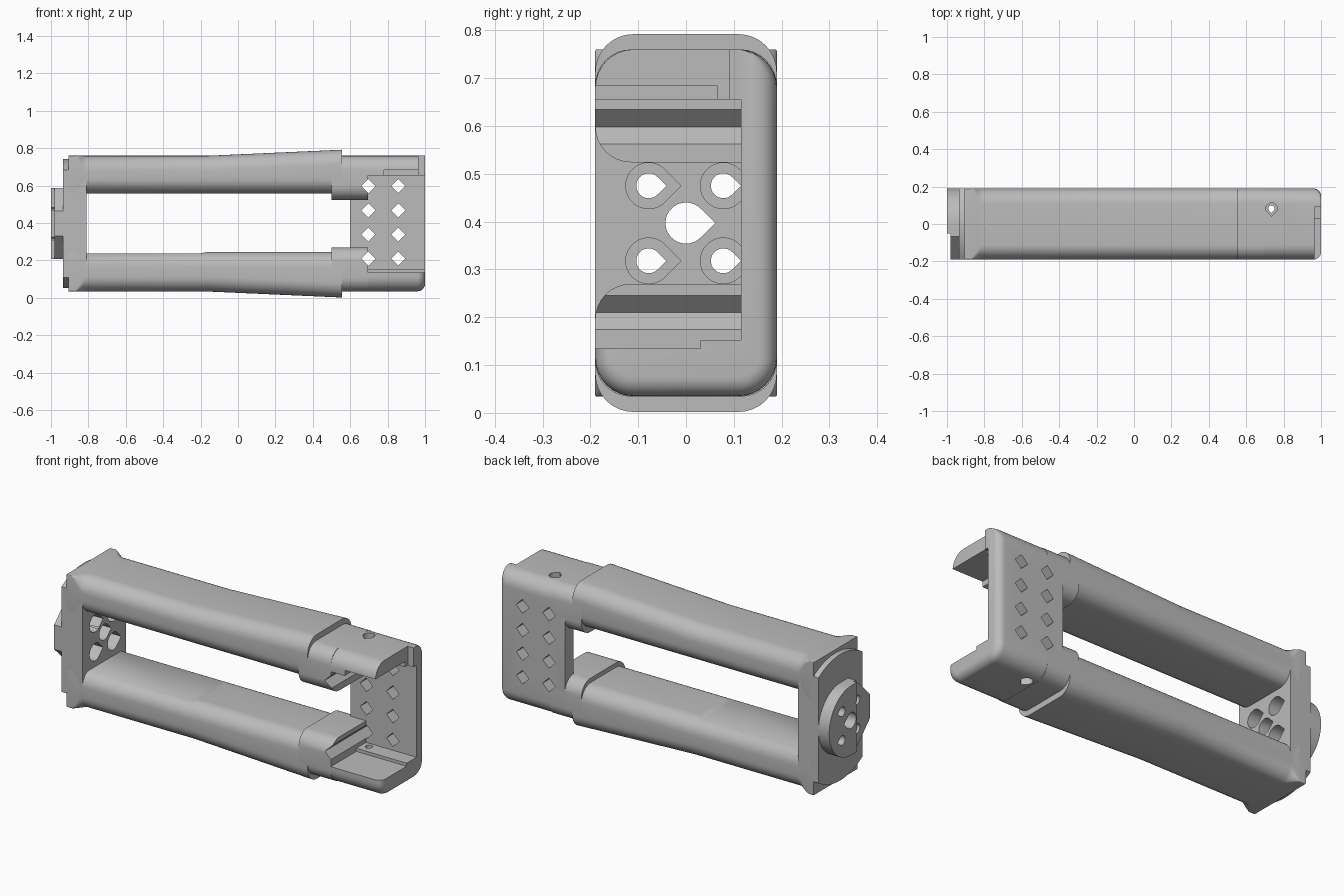
import bpy, bmesh, math
from mathutils import Vector

old = bpy.data.objects.get("Cube")
if old:
    bpy.data.objects.remove(old, do_unlink=True)

grey = bpy.data.materials.new("plain_grey")
grey.use_nodes = True
GREY = (0.5, 0.5, 0.5, 1)
grey.diffuse_color = GREY
grey.node_tree.nodes["Principled BSDF"].inputs["Base Color"].default_value = GREY

W = 0.19      # half width
R = 0.08      # edge rounding
MID = 0.397   # height of the long axis


def skin(name, rings):
    """Bridge equal rings of points and cap both ends."""
    bm = bmesh.new()
    loops = [[bm.verts.new(p) for p in ring] for ring in rings]
    n = len(loops[0])
    for a, b in zip(loops, loops[1:]):
        for i in range(n):
            j = (i + 1) % n
            bm.faces.new((a[i], a[j], b[j], b[i]))
    bm.faces.new(loops[0])
    bm.faces.new(loops[-1])
    bmesh.ops.recalc_face_normals(bm, faces=bm.faces)
    me = bpy.data.meshes.new(name)
    bm.to_mesh(me)
    bm.free()
    ob = bpy.data.objects.new(name, me)
    bpy.context.collection.objects.link(ob)
    me.materials.append(grey)
    return ob


def section(x, z0, z1, r=R, w=W, steps=8):
    """Rounded rectangle across the x axis."""
    pts = []
    corners = ((w - r, z1 - r), (r - w, z1 - r), (r - w, z0 + r), (w - r, z0 + r))
    for k, (cy, cz) in enumerate(corners):
        for i in range(steps + 1):
            a = math.pi / 2 * (k + i / steps)
            pts.append((x, cy + r * math.cos(a), cz + r * math.sin(a)))
    return pts


def prism(name, pts, axis, lo, hi):
    """Extrude a flat outline along x, y or z."""
    def place(p, d):
        c = list(p)
        c.insert("xyz".index(axis), d)
        return Vector(c)
    return skin(name, [[place(p, d) for p in pts] for d in (lo, hi)])


def box(x0, x1, y0, y1, z0, z1, name="cutter"):
    return prism(name, [(x0, y0), (x1, y0), (x1, y1), (x0, y1)], "z", z0, z1)


def arc(cx, cy, r, a0, a1, n):
    return [(cx + r * math.cos(math.radians(a0 + (a1 - a0) * i / n)),
             cy + r * math.sin(math.radians(a0 + (a1 - a0) * i / n))) for i in range(n + 1)]


def teardrop(cx, cy, r, turn=0):
    tip = math.radians(turn)
    far = r * math.sqrt(2)
    return arc(cx, cy, r, turn + 45, turn + 315, 24) + [
        (cx + far * math.cos(tip), cy + far * math.sin(tip))]


def cut(parts, *cutters):
    for c in cutters:
        for ob in parts:
            mod = ob.modifiers.new("cut", "BOOLEAN")
            mod.operation = "DIFFERENCE"
            mod.solver = "EXACT"
            mod.object = c
            bpy.context.view_layer.objects.active = ob
            bpy.ops.object.modifier_apply(modifier=mod.name)
        bpy.data.objects.remove(c, do_unlink=True)


def flip(z, up):
    return z if up else 2 * MID - z


def rail_section(x, outer, inner, r, up):
    lo, hi = sorted((flip(outer, up), flip(inner, up)))
    return section(x, lo, hi, r)


# Long rails, square at the mounting end and flared toward the open end
def rail(name, up, inner):
    stations = [(-0.905, 0.76, 0.004), (-0.872, 0.76, 0.004), (-0.855, 0.76, 0.022),
                (-0.84, 0.76, 0.045), (-0.825, 0.76, 0.068), (-0.81, 0.76, R),
                (-0.16, 0.76, R), (0.555, 0.792, R)]
    return skin(name, [rail_section(x, top, inner, r, up) for x, top, r in stations])


upper_rail = rail("upper_rail", True, 0.558)
lower_rail = rail("lower_rail", False, 0.548)
flat = [(-0.81, 0.238), (-0.2, 0.238), (-0.14, 0.25), (-0.14, 0.3), (-0.81, 0.3)]
cut([lower_rail], prism("cutter", flat, "y", -0.3, 0.3))

# Thicker collars where the rails meet the bracket
collars = [skin(n, [rail_section(x, 0.76, 0.524, 0.075, up) for x in (0.5, 0.695)])
           for n, up in (("upper_collar", True), ("lower_collar", False))]

# Open bracket: rounded shell hollowed from the front and end
rings = [section(0.6, 0.035, 0.76)]
for i in range(7):
    a = math.pi / 2 * i / 6
    inset = 0.04 * (1 - math.cos(a))
    rings.append(section(0.96 + 0.04 * math.sin(a), 0.035 + inset, 0.76, R - inset, W - inset))
bracket = skin("open_bracket", rings)
cut([bracket],
    box(0.5, 1.1, -0.3, 0.115, 0.152, 0.655),
    box(0.5, 1.1, -0.3, 0.03, 0.135, 0.2),
    box(0.78, 1.1, -0.3, 0.065, 0.6, 0.685),
    box(0.965, 1.1, -0.3, 0.09, 0.6, 0.8))

# Diamond openings through the bracket wall and collar ends
D = 0.038
for x in (0.697, 0.857):
    for z in (0.21, 0.339, 0.468, 0.598):
        diamond = [(x - D, z), (x, z - D), (x + D, z), (x, z + D)]
        cut([bracket] + (collars if x < 0.8 else []),
            prism("cutter", diamond, "y", -0.3, 0.3))

# Screw holes in the top and bottom of the bracket
small = teardrop(0.735, 0.083, 0.017, -90)
wide = teardrop(0.735, 0.083, 0.03, -90)
cut([bracket], prism("cutter", small, "z", -0.1, 0.9),
    prism("cutter", wide, "z", 0.72, 0.9), prism("cutter", wide, "z", -0.1, 0.075))

# Mounting end: block, arched plate and flange
end_block = box(-0.908, -0.81, -W, W, 0.15, 0.645, "end_block")
edge = math.degrees(math.asin(W / 0.345))
arch = (arc(0, MID, 0.345, 90 - edge, 90 + edge, 16)
        + arc(0, MID, 0.345, 270 - edge, 270 + edge, 16))
end_plate = prism("end_plate", arch, "x", -0.935, -0.9)
S = 0.067
facets = [(-S, MID - W), (-W, MID - S), (-W, MID + S), (-S, MID + W)]
half_round = arc(0, MID, W, 90, -90, 32)
flange = prism("flange", half_round + facets, "x", -0.98, -0.93)
lip = 0.05
face_pts = half_round + [(-lip, MID - W), (-lip, MID + W)]
flange_face = prism("flange_face", face_pts, "x", -1.0, -0.975)

# Teardrop bolt holes with wider recesses on the inside
mount = [end_block, end_plate, flange, flange_face]
cut(mount, prism("cutter", teardrop(0, MID, 0.043), "x", -1.1, -0.7))
for y in (-0.078, 0.078):
    for z in (0.318, 0.475):
        cut(mount, prism("cutter", teardrop(y, z, 0.026), "x", -1.1, -0.7))
        cut(mount, prism("cutter", teardrop(y, z, 0.048), "x", -0.925, -0.7))

# Smooth rounded surfaces, keep edges crisp
for ob in [upper_rail, lower_rail, bracket] + collars + mount:
    bpy.ops.object.select_all(action="DESELECT")
    ob.select_set(True)
    bpy.context.view_layer.objects.active = ob
    bpy.ops.object.shade_smooth_by_angle(angle=math.radians(30))
